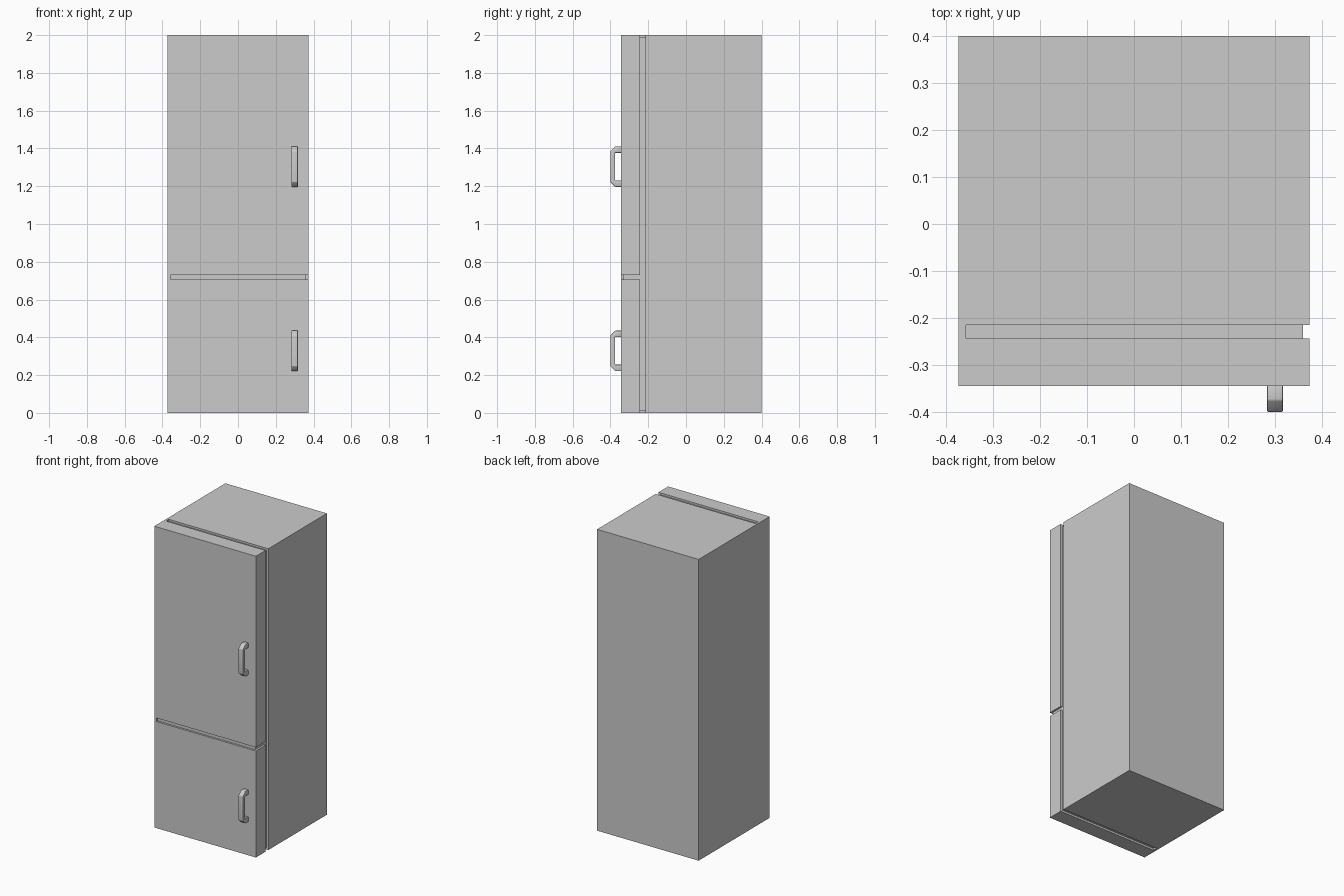
import bpy, bmesh

if "Cube" in bpy.data.objects:
    bpy.data.objects.remove(bpy.data.objects["Cube"])

X0, X1 = -0.373, 0.373      # overall width
YF, YB = -0.345, 0.40       # door front, cabinet back
INSET = 0.013               # depth of the seal grooves


def mesh_object(name, bm):
    bmesh.ops.recalc_face_normals(bm, faces=bm.faces)
    me = bpy.data.meshes.new(name)
    bm.to_mesh(me)
    bm.free()
    ob = bpy.data.objects.new(name, me)
    bpy.context.collection.objects.link(ob)
    return ob


def box(name, lo, hi):
    bm = bmesh.new()
    bmesh.ops.create_cube(bm, size=1)
    for v in bm.verts:
        v.co = [lo[i] + (v.co[i] + 0.5) * (hi[i] - lo[i]) for i in range(3)]
    return mesh_object(name, bm)


def cut(target, lo, hi):
    cutter = box("groove_cutter", lo, hi)
    cutter.hide_render = True
    mod = target.modifiers.new("groove", 'BOOLEAN')
    mod.operation, mod.solver, mod.object = 'DIFFERENCE', 'EXACT', cutter
    bpy.context.view_layer.objects.active = target
    bpy.ops.object.modifier_apply(modifier=mod.name)
    bpy.data.objects.remove(cutter)


def handle(name, z0, z1):
    # C-shaped profile with chamfered outer corners, extruded across x
    yo, yi, ye, c, t = -0.40, -0.376, YF + 0.003, 0.025, 0.033
    prof = [(ye, z0), (yo + c, z0), (yo, z0 + c), (yo, z1 - c), (yo + c, z1), (ye, z1),
            (ye, z1 - t), (yi, z1 - t), (yi, z0 + t), (ye, z0 + t)]
    bm = bmesh.new()
    face = bm.faces.new([bm.verts.new((0.283, y, z)) for y, z in prof])
    ext = bmesh.ops.extrude_face_region(bm, geom=[face])
    for v in ext["geom"]:
        if isinstance(v, bmesh.types.BMVert):
            v.co.x = 0.317
    ob = mesh_object(name, bm)
    bev = ob.modifiers.new("soft_edges", 'BEVEL')
    bev.width, bev.segments, bev.angle_limit = 0.003, 2, 0.5
    bpy.context.view_layer.objects.active = ob
    ob.select_set(True)
    bpy.ops.object.modifier_apply(modifier=bev.name)
    bpy.ops.object.shade_smooth_by_angle()
    ob.select_set(False)


# Cabinet with both doors, split by shallow grooves; left side stays closed
fridge = box("cabinet_and_doors", (X0, YF, 0), (X1, YB, 2))
gx, rx = -0.358, X1 - INSET
seal_f, seal_b = -0.244, -0.215

# Door seal groove: top, bottom and right side
cut(fridge, (gx, seal_f, 2 - INSET), (0.5, seal_b, 2.1))
cut(fridge, (gx, seal_f, -0.1), (0.5, seal_b, INSET))
cut(fridge, (rx, seal_f, -0.1), (0.5, seal_b, 2.1))

# Gap between the two doors: front and right side
cut(fridge, (gx, -0.5, 0.707), (0.5, YF + INSET, 0.731))
cut(fridge, (rx, -0.5, 0.707), (0.5, seal_f + 0.001, 0.731))

# Door handles
handle("upper_handle", 1.197, 1.41)
handle("lower_handle", 0.222, 0.435)
